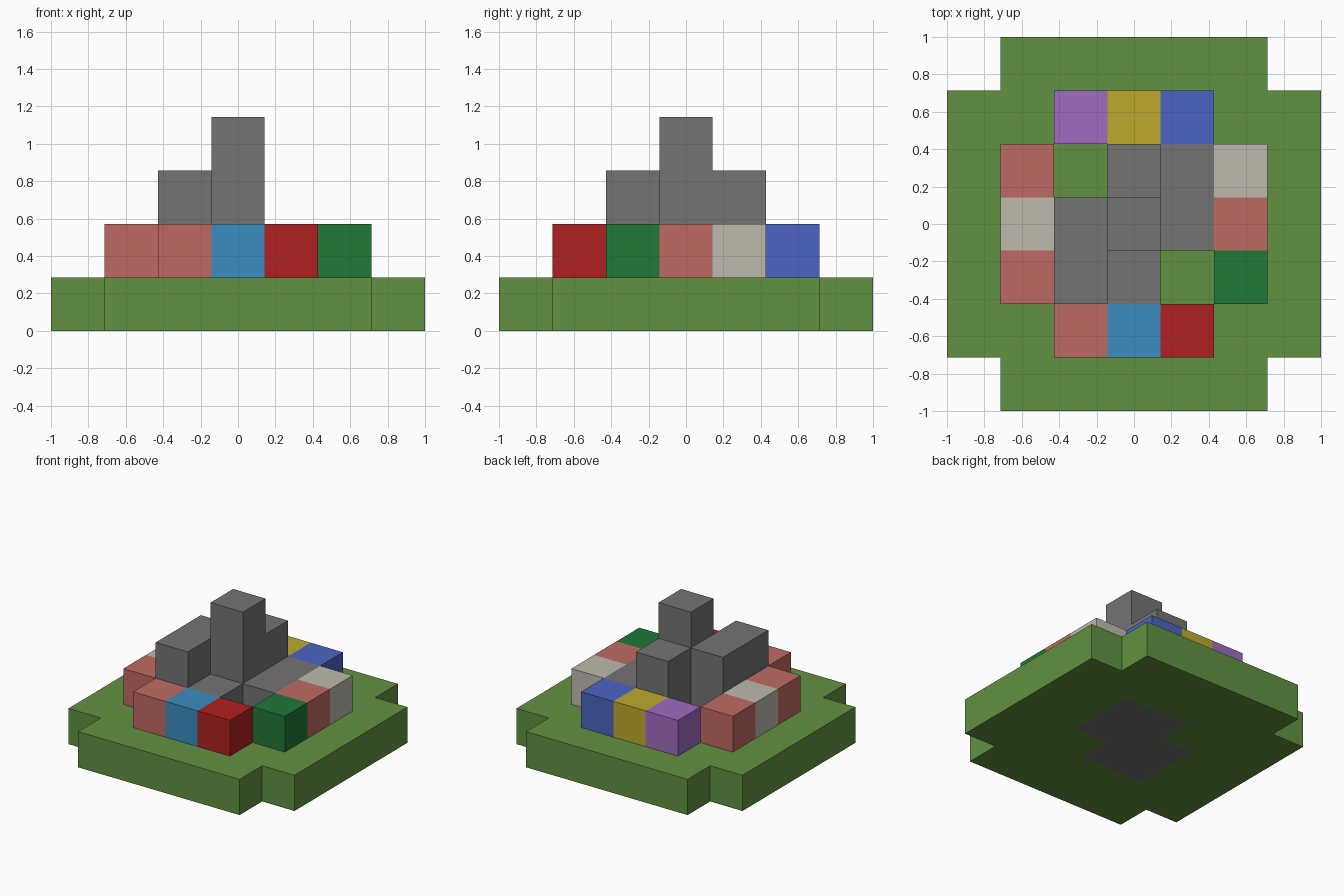
import bpy
import bmesh

cube = bpy.data.objects.get("Cube")
if cube:
    bpy.data.objects.remove(cube, do_unlink=True)

UNIT = 2 / 7  # edge length of one block


def linear(c):
    return c / 12.92 if c <= 0.04045 else ((c + 0.055) / 1.055) ** 2.4


def make_material(name, hex_code):
    rgba = [linear(c / 255) for c in bytes.fromhex(hex_code)] + [1]
    mat = bpy.data.materials.new(name)
    mat.use_nodes = True
    mat.diffuse_color = rgba
    bsdf = next(n for n in mat.node_tree.nodes if n.type == "BSDF_PRINCIPLED")
    bsdf.inputs["Base Color"].default_value = rgba
    return mat


MATS = {name: make_material(name, code) for name, code in {
    "grass": "629141", "stone": "747474", "pink": "C06A64", "cream": "BEBBAD",
    "sky blue": "3B8DC0", "red": "AF2020", "dark green": "207838",
    "blue": "4C64C2", "yellow": "BDAA2D", "purple": "9F6CC0"}.items()}


def block_shell(name, blocks):
    """Outer skin of a set of unit blocks: {(column, row, level): colour}."""
    colours = list(dict.fromkeys(blocks.values()))
    bm = bmesh.new()
    for cell, colour in blocks.items():
        for axis in range(3):
            u, v = (axis + 1) % 3, (axis + 2) % 3
            for side in (0, 1):
                near = list(cell)
                near[axis] += 1 if side else -1
                if tuple(near) in blocks:
                    continue
                ring = [(0, 0), (1, 0), (1, 1), (0, 1)]
                verts = []
                for du, dv in ring if side else reversed(ring):
                    p = list(cell)
                    p[axis] += side
                    p[u] += du
                    p[v] += dv
                    verts.append(bm.verts.new(
                        ((p[0] - 0.5) * UNIT, (p[1] - 0.5) * UNIT, p[2] * UNIT)))
                bm.faces.new(verts).material_index = colours.index(colour)
    bmesh.ops.remove_doubles(bm, verts=bm.verts, dist=0.001)
    mesh = bpy.data.meshes.new(name)
    bm.to_mesh(mesh)
    bm.free()
    for colour in colours:
        mesh.materials.append(MATS[colour])
    bpy.context.collection.objects.link(bpy.data.objects.new(name, mesh))


# Stone core: stacked columns that reach down through the lawn
heights = {(0, 0): 4, (0, 1): 3, (-1, 0): 3, (-1, -1): 3,
           (0, -1): 2, (1, 0): 2, (1, 1): 2}
block_shell("stone_tower", {(x, y, z): "stone"
                            for (x, y), h in heights.items() for z in range(h)})

# Grass slab: square without its corners, open where the stone passes through
block_shell("grass_base", {(x, y, 0): "grass"
                           for x in range(-3, 4) for y in range(-3, 4)
                           if abs(x) + abs(y) < 6 and (x, y) not in heights})

# Rows of coloured blocks, listed towards +x or +y
flower_rows = {
    "front_flowers": ((0, -2), ("pink", "sky blue", "red")),
    "back_flowers": ((0, 2), ("purple", "yellow", "blue")),
    "right_flowers": ((-2, 0), ("pink", "cream", "pink")),
    "left_flowers": ((2, 0), ("dark green", "pink", "cream")),
}
for name, ((x, y), row) in flower_rows.items():
    block_shell(name, {((x, i, 1) if x else (i, y, 1)): colour
                       for i, colour in enumerate(row, -1)})
